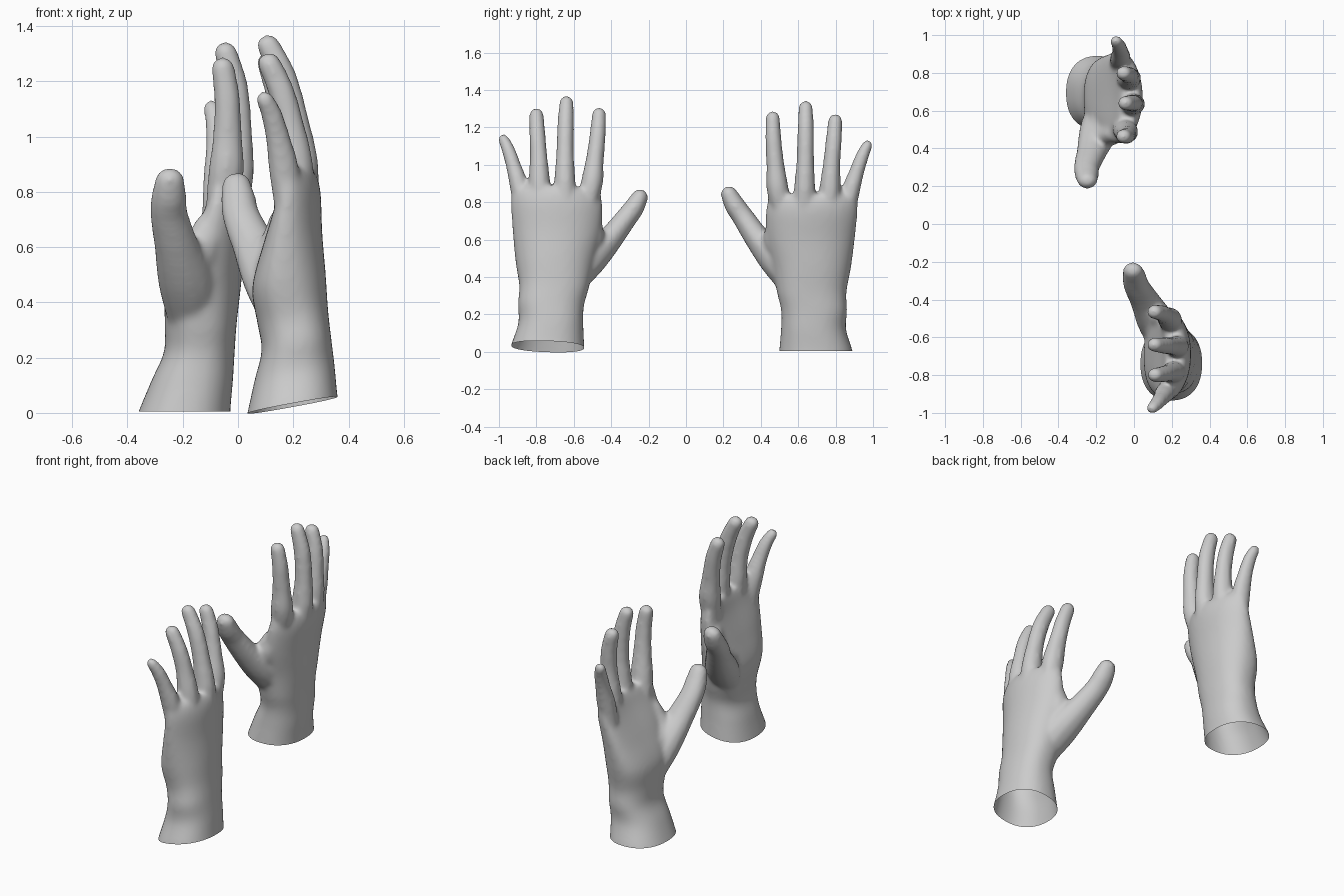
import bpy, bmesh, math
from mathutils import Matrix, Vector

if "Cube" in bpy.data.objects:
    bpy.data.objects.remove(bpy.data.objects["Cube"])


def catmull(pts, steps):
    """Smooth interpolation through tuples of any length."""
    out = []
    n = len(pts)
    for i in range(n - 1):
        p0, p1, p2, p3 = (pts[max(0, min(n - 1, i + k))] for k in (-1, 0, 1, 2))
        for s in range(steps):
            t = s / steps
            out.append(tuple(
                0.5 * (2 * b + (c - a) * t + (2 * a - 5 * b + 4 * c - d) * t * t
                       + (3 * b - a - 3 * c + d) * t ** 3)
                for a, b, c, d in zip(p0, p1, p2, p3)))
    out.append(pts[-1])
    return out


def add_digit(bm, pts, depth=1.1):
    """Chain of overlapping balls (x, y, z, radius), fused later by the remesh."""
    for x, y, z, r in catmull(pts, 12):
        r += 0.003
        m = Matrix.Translation((x, y, z)) @ Matrix.Diagonal((r * depth, r, r, 1))
        bmesh.ops.create_icosphere(bm, subdivisions=2, radius=1, matrix=m)


def add_palm(bm, sections, seg=40):
    """Loft of arched superellipse sections (z, x, y, half x, half y)."""
    rings = []
    for z, cx, cy, hx, hy in catmull(sections, 5):
        arch = 0.05 * max(0, min(1, (z - 0.3) / 0.5))
        e = 2 / 2.3
        ring = []
        for k in range(seg):
            a = 2 * math.pi * k / seg
            c, s = math.cos(a), math.sin(a)
            u = math.copysign(abs(c) ** e, c)
            v = math.copysign(abs(s) ** e, s)
            ring.append(bm.verts.new((cx + hx * u - arch * v * v, cy + hy * v, z)))
        rings.append(ring)
    for a, b in zip(rings, rings[1:]):
        for k in range(seg):
            j = (k + 1) % seg
            bm.faces.new((a[k], a[j], b[j], b[k]))
    bm.faces.new(rings[0][::-1])
    bm.faces.new(rings[-1])


# wrist and palm, bottom to knuckles
PALM = [(-0.06, -0.205, 0.695, 0.18, 0.203), (0, -0.195, 0.695, 0.167, 0.197),
        (0.12, -0.165, 0.682, 0.147, 0.174), (0.22, -0.14, 0.685, 0.128, 0.176),
        (0.32, -0.135, 0.672, 0.13, 0.186), (0.45, -0.125, 0.672, 0.135, 0.21),
        (0.6, -0.083, 0.667, 0.108, 0.235), (0.74, -0.035, 0.672, 0.08, 0.245),
        (0.81, -0.02, 0.677, 0.062, 0.24), (0.84, -0.02, 0.677, 0.045, 0.225)]

DIGITS = [
    # index
    [(-.06, .51, .75, .05), (-.043, .490, .87, .058), (-.038, .478, 1.0, .047),
     (-.04, .467, 1.14, .042), (-.055, .464, 1.25, .037)],
    # middle
    [(-.02, .63, .75, .055), (-.005, .634, .87, .056), (0, .638, 1.02, .046),
     (-.012, .64, 1.18, .043), (-.045, .64, 1.305, .037)],
    # ring
    [(-.035, .765, .75, .055), (-.025, .77, .87, .056), (-.02, .778, 1.0, .045),
     (-.03, .79, 1.13, .042), (-.055, .798, 1.235, .037)],
    # little
    [(-.085, .85, .68, .042), (-.072, .876, .84, .049), (-.073, .912, .96, .039),
     (-.08, .942, 1.045, .034), (-.095, .970, 1.105, .027)],
]
THUMB = [
    # thumb
    [(-.165, .58, .36, .08), (-.19, .485, .48, .085), (-.222, .387, .60, .068),
     (-.25, .305, .72, .057), (-.25, .26, .785, .053), (-.247, .23, .843, .043)],
    # web between thumb and palm
    [(-.15, .55, .50, .075), (-.14, .475, .58, .06), (-.10, .477, .68, .045)],
]

# raw hand volume
bm = bmesh.new()
add_palm(bm, PALM)
for d in DIGITS:
    add_digit(bm, d)
for d in THUMB:
    add_digit(bm, d, 1.18)
mesh = bpy.data.meshes.new("left_hand")
bm.to_mesh(mesh)
bm.free()
hand = bpy.data.objects.new("left_hand", mesh)
bpy.context.collection.objects.link(hand)

# fuse into one skin and soften
rm = hand.modifiers.new("fuse", 'REMESH')
rm.mode = 'VOXEL'
rm.voxel_size = 0.011
sm = hand.modifiers.new("soften", 'SMOOTH')
sm.factor = 0.5
sm.iterations = 14
bpy.context.view_layer.update()
skin = bpy.data.meshes.new_from_object(
    hand.evaluated_get(bpy.context.evaluated_depsgraph_get()))
hand.modifiers.clear()

# open the wrist
bm = bmesh.new()
bm.from_mesh(skin)
bmesh.ops.bisect_plane(bm, geom=bm.verts[:] + bm.edges[:] + bm.faces[:],
                       plane_co=(0, 0, 0.005), plane_no=Vector((0, 0, 1)),
                       clear_inner=True)
for f in bm.faces:
    f.smooth = True
bm.to_mesh(skin)
bm.free()
hand.data = skin

# mirrored, slightly tilted second hand
other = skin.copy()
other.transform(Matrix.Translation((0.197, -0.74, 0.023))
                @ Matrix.Rotation(-0.035, 4, 'X')
                @ Matrix.Rotation(math.radians(-10.4), 4, 'Y')
                @ Matrix.Diagonal((1, -1, 1, 1))
                @ Matrix.Translation((0.195, -0.695, 0)))
other.flip_normals()
right = bpy.data.objects.new("right_hand", other)
bpy.context.collection.objects.link(right)
